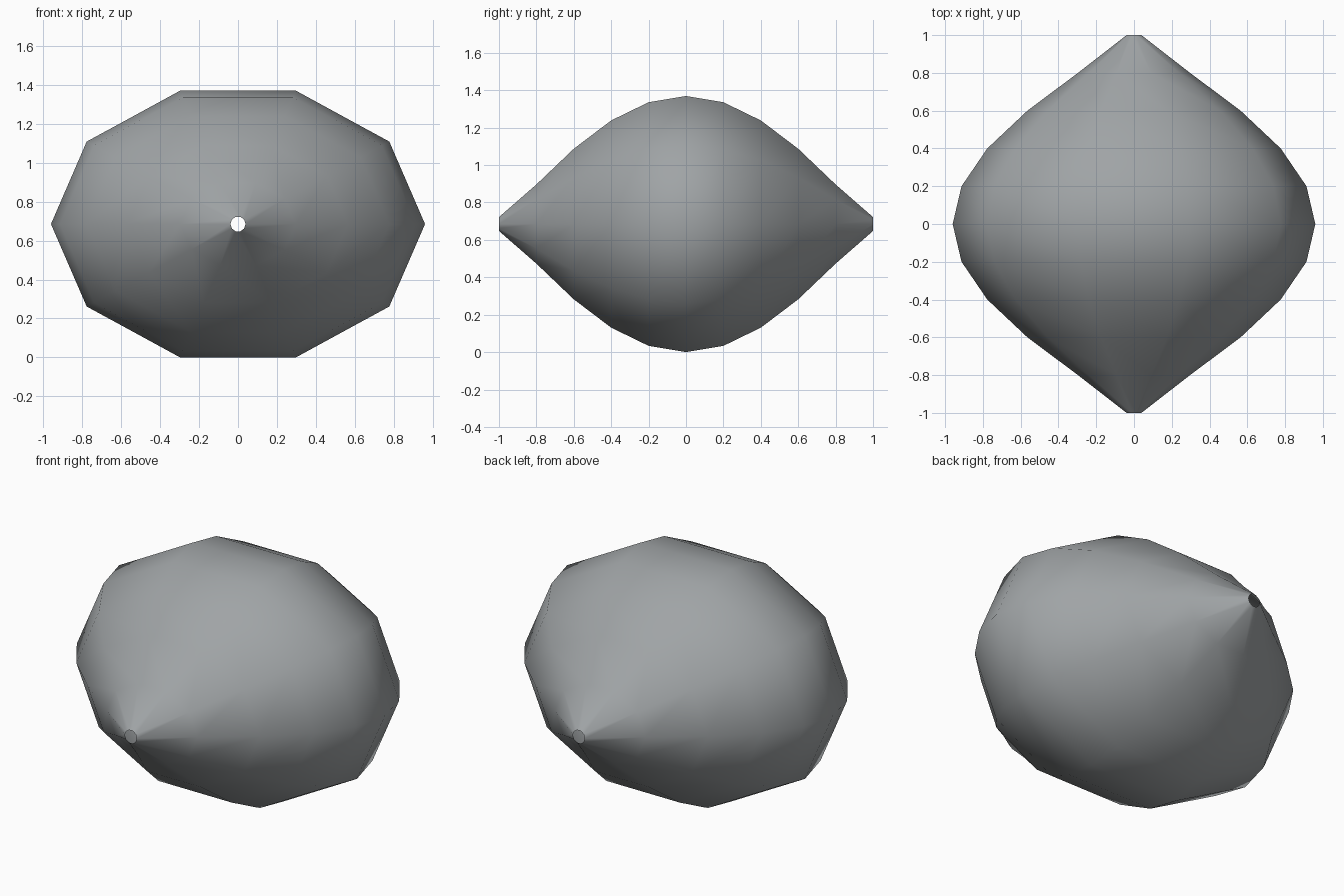
import bpy
import bmesh
from math import cos, sin, pi

cube = bpy.data.objects.get("Cube")
if cube:
    bpy.data.objects.remove(cube, do_unlink=True)

SIDES, SPANS = 10, 10
HALF_WIDTH, HALF_HEIGHT = 0.96, 0.72
TIP_RADIUS = 0.039
CENTRE_Z = HALF_HEIGHT * sin(0.4 * pi)

grey = bpy.data.materials.new("plain grey")
grey.use_nodes = True
colour = (0.35, 0.37, 0.38, 1)
grey.diffuse_color = colour
grey.node_tree.nodes["Principled BSDF"].inputs["Base Color"].default_value = colour

# Spindle shell: elliptical rings along y, swelling as a cosine, open at both tips
bm = bmesh.new()
rings = []
for i in range(SPANS + 1):
    y = 2 * i / SPANS - 1
    swell = cos(y * pi / 2)
    rx = max(HALF_WIDTH * swell, TIP_RADIUS)
    rz = max(HALF_HEIGHT * swell, TIP_RADIUS)
    angles = [2 * pi * k / SIDES for k in range(SIDES)]
    rings.append([bm.verts.new((rx * cos(a), y, CENTRE_Z + rz * sin(a))) for a in angles])

for near, far in zip(rings, rings[1:]):
    for k in range(SIDES):
        n = (k + 1) % SIDES
        face = bm.faces.new((near[k], near[n], far[n], far[k]))
        face.smooth = True

# Make the faces point outward
bm.normal_update()
if sum(f.normal.dot(f.calc_center_median()) - f.normal.z * CENTRE_Z for f in bm.faces) < 0:
    bmesh.ops.reverse_faces(bm, faces=bm.faces[:])

mesh = bpy.data.meshes.new("spindle_shell")
bm.to_mesh(mesh)
bm.free()
mesh.materials.append(grey)
shell = bpy.data.objects.new("spindle_shell", mesh)
bpy.context.collection.objects.link(shell)
